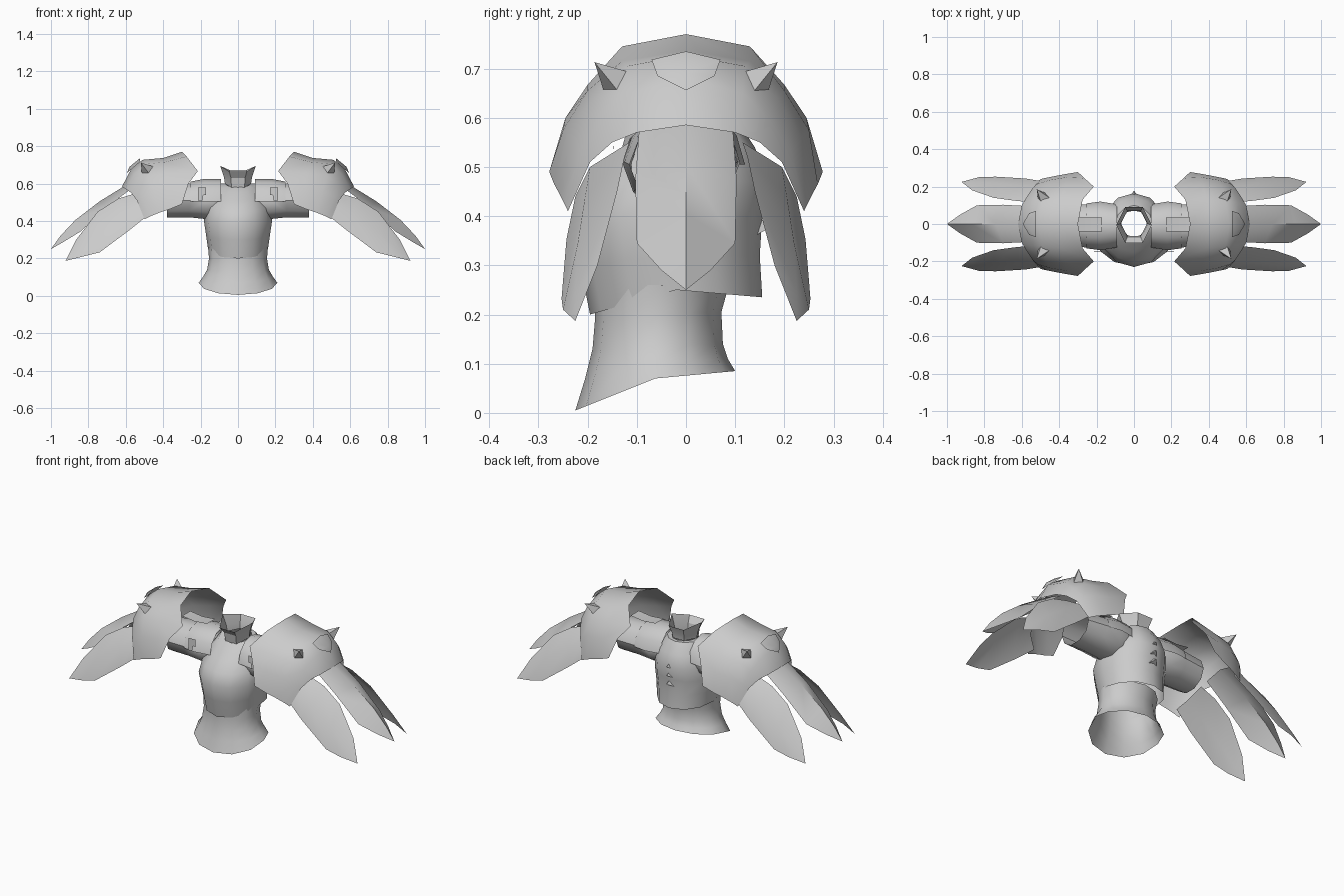
import bpy, bmesh, math
from mathutils import Vector

if "Cube" in bpy.data.objects:
    bpy.data.objects.remove(bpy.data.objects["Cube"])

steel = bpy.data.materials.new("light_steel")
steel.diffuse_color = (0.6, 0.6, 0.6, 1)
steel.use_nodes = True
steel.node_tree.nodes["Principled BSDF"].inputs["Base Color"].default_value = steel.diffuse_color


def finish(name, verts, faces, angle=40):
    me = bpy.data.meshes.new(name)
    me.from_pydata(verts, [], faces)
    bm = bmesh.new()
    bm.from_mesh(me)
    bmesh.ops.recalc_face_normals(bm, faces=bm.faces)
    bm.to_mesh(me)
    bm.free()
    me.materials.append(steel)
    ob = bpy.data.objects.new(name, me)
    bpy.context.collection.objects.link(ob)
    bpy.ops.object.select_all(action='DESELECT')
    ob.select_set(True)
    bpy.context.view_layer.objects.active = ob
    bpy.ops.object.shade_smooth_by_angle(angle=math.radians(angle))
    return ob


def grid(name, rows, closed=False, angle=40):
    """Skin equal-length rows of points; closed wraps each row."""
    n = len(rows[0])
    verts = [p for r in rows for p in r]
    faces = [(i * n + j, i * n + (j + 1) % n, (i + 1) * n + (j + 1) % n, (i + 1) * n + j)
             for i in range(len(rows) - 1) for j in range(n if closed else n - 1)]
    return finish(name, verts, faces, angle)


def body_ring(w, yf, yb, zf, zs, zb, n=12):
    """Horizontal ring with its own front, side and back heights."""
    pts, yc = [], (yf + yb) / 2
    for i in range(n):
        a = 2 * math.pi * i / n
        c, s = math.cos(a), math.sin(a)
        z = zs + ((zb - zs) * s if s > 0 else (zf - zs) * -s)
        pts.append((w * c, yc + (yb - yc) * s, z))
    return pts


# Flared skirt and waist
grid("skirt", [body_ring(*r) for r in (
    (.21, -.225, .10, .005, .07, .085),
    (.185, -.205, .085, .07, .105, .11),
    (.165, -.19, .075, .13, .14, .14),
    (.155, -.185, .072, .19, .20, .205),
    (.16, -.185, .09, .26, .26, .27))], True)

# Breastplate up to the neck opening
grid("breastplate", [body_ring(*r) for r in (
    (.16, -.195, .155, .20, .25, .235),
    (.17, -.215, .15, .30, .32, .32),
    (.182, -.23, .155, .39, .40, .40),
    (.172, -.205, .165, .46, .47, .47),
    (.145, -.15, .14, .51, .54, .54),
    (.10, -.11, .10, .55, .60, .60),
    (.068, -.07, .08, .58, .60, .60))], True)

# Flared collar
grid("collar", [body_ring(*r, n=6) for r in (
    (.07, -.075, .08, .575, .60, .60),
    (.075, -.085, .085, .63, .635, .63),
    (.095, -.115, .105, .66, .695, .67))], True, 25)

# Spine ridges
for k, z in enumerate((.36, .41, .46)):
    finish("spine_ridge_%d" % k,
           [(-.03, .14, z), (.03, .14, z), (0, .14, z + .04), (0, .178, z + .02)],
           [(0, 1, 3), (1, 2, 3), (2, 0, 3)], 20)

# Pauldron half-shell: each row runs from inner rim to outer rim
SHELL = (
    ((.30, 0, .77), (.40, 0, .737), (.51, 0, .727), (.57, 0, .68), (.62, 0, .585)),
    ((.275, .13, .745), (.39, .13, .715), (.49, .12, .705), (.555, .115, .65), (.60, .10, .57)),
    ((.215, .20, .667), (.37, .20, .655), (.475, .185, .64), (.535, .165, .60), (.57, .15, .55)),
    ((.265, .245, .60), (.36, .25, .575), (.45, .235, .56), (.515, .215, .53), (.54, .195, .51)),
    ((.30, .278, .49), (.36, .268, .465), (.42, .257, .445), (.47, .247, .425), (.50, .24, .41)))


def feather(name, edge_a, ridge, edge_b, tip):
    rows = [list(t) for t in zip(edge_a, ridge, edge_b)]
    rows.append([tip, tip, tip])
    ob = grid(name, rows, False, 50)
    bm = bmesh.new()
    bm.from_mesh(ob.data)
    bmesh.ops.remove_doubles(bm, verts=bm.verts, dist=1e-4)
    bm.to_mesh(ob.data)
    bm.free()


for side, sx in (("left", 1), ("right", -1)):
    def m(pts, sy=1):
        return [(sx * x, sy * y, z) for x, y, z in pts]

    # Shoulder shell
    rows = [m(r, -1) for r in SHELL[:0:-1]] + [m(r) for r in SHELL]
    grid(side + "_pauldron", rows, False, 45)

    # Raised cap on the outer crown of the shell
    finish(side + "_pauldron_cap",
           m([(.525, 0, .735), (.525, -.07, .718), (.56, -.058, .685), (.595, 0, .656),
              (.56, .058, .685), (.525, .07, .718), (.58, 0, .69)]),
           [(i, (i + 1) % 6, 6) for i in range(6)], 50)

    # Sleeve tube, open at the outer end
    sleeve = []
    for x, ry, rz, zc in ((.10, .10, .10, .51), (.17, .12, .105, .51),
                          (.26, .115, .095, .51), (.38, .105, .09, .505)):
        sleeve.append([(sx * x, -.01 + ry * math.cos(a), zc + rz * math.sin(a))
                       for a in (2 * math.pi * i / 10 for i in range(10))])
    grid(side + "_sleeve", sleeve, True)

    # Yoke band arched over the shoulder
    yoke = []
    for x, r, h in ((.09, .115, .12), (.18, .13, .12), (.255, .12, .105)):
        yoke.append([(sx * x, -.01 + r * math.cos(a), .505 + h * math.sin(a))
                     for a in (math.pi * i / 6 for i in range(7))])
    grid(side + "_yoke", yoke, False, 35)

    # Strap tying the yoke to the shell, and its front tab
    strap = [m([(x, y, z) for y in (-.04, .035)])
             for x, z in ((.17, .632), (.25, .625), (.33, .635))]
    grid(side + "_strap", strap)
    finish(side + "_strap_tab",
           m([(.17, -.145, .58), (.215, -.145, .58), (.215, -.148, .51),
              (.19, -.148, .51), (.185, -.147, .54), (.17, -.147, .54)]),
           [(0, 1, 2, 3, 4, 5)])

    # Middle feather
    edge = [(.56, .095, .58), (.70, .103, .475), (.84, .10, .345), (.93, .05, .29)]
    ridge = [(.57, 0, .61), (.74, 0, .505), (.87, 0, .405), (.95, 0, .32)]
    feather(side + "_middle_feather", m(edge, -1), m(ridge), m(edge), (sx, 0, .25))

    for place, sy in (("front", -1), ("back", 1)):
        # Outer feathers, tilted down and away
        feather("%s_%s_feather" % (side, place),
                m([(.54, .115, .55), (.64, .125, .52), (.75, .14, .45), (.865, .18, .30)], sy),
                m([(.52, .195, .50), (.61, .205, .44), (.75, .22, .345), (.86, .225, .245)], sy),
                m([(.47, .225, .44), (.578, .243, .353), (.74, .253, .232), (.83, .25, .21)], sy),
                (sx * .922, sy * .225, .187))

        # Four-sided spike
        base = Vector((sx * .485, sy * .14, .672))
        tip = Vector((sx * .52, sy * .186, .713))
        d = (tip - base).normalized()
        u = d.cross(Vector((0, 0, 1))).normalized()
        v = d.cross(u)
        base -= d * .01
        ring = [base + (u * math.cos(a) + v * math.sin(a)) * .04
                for a in (math.pi / 4 + math.pi / 2 * i for i in range(4))]
        finish("%s_%s_spike" % (side, place), ring + [tip],
               [(i, (i + 1) % 4, 4) for i in range(4)] + [(3, 2, 1, 0)], 20)
